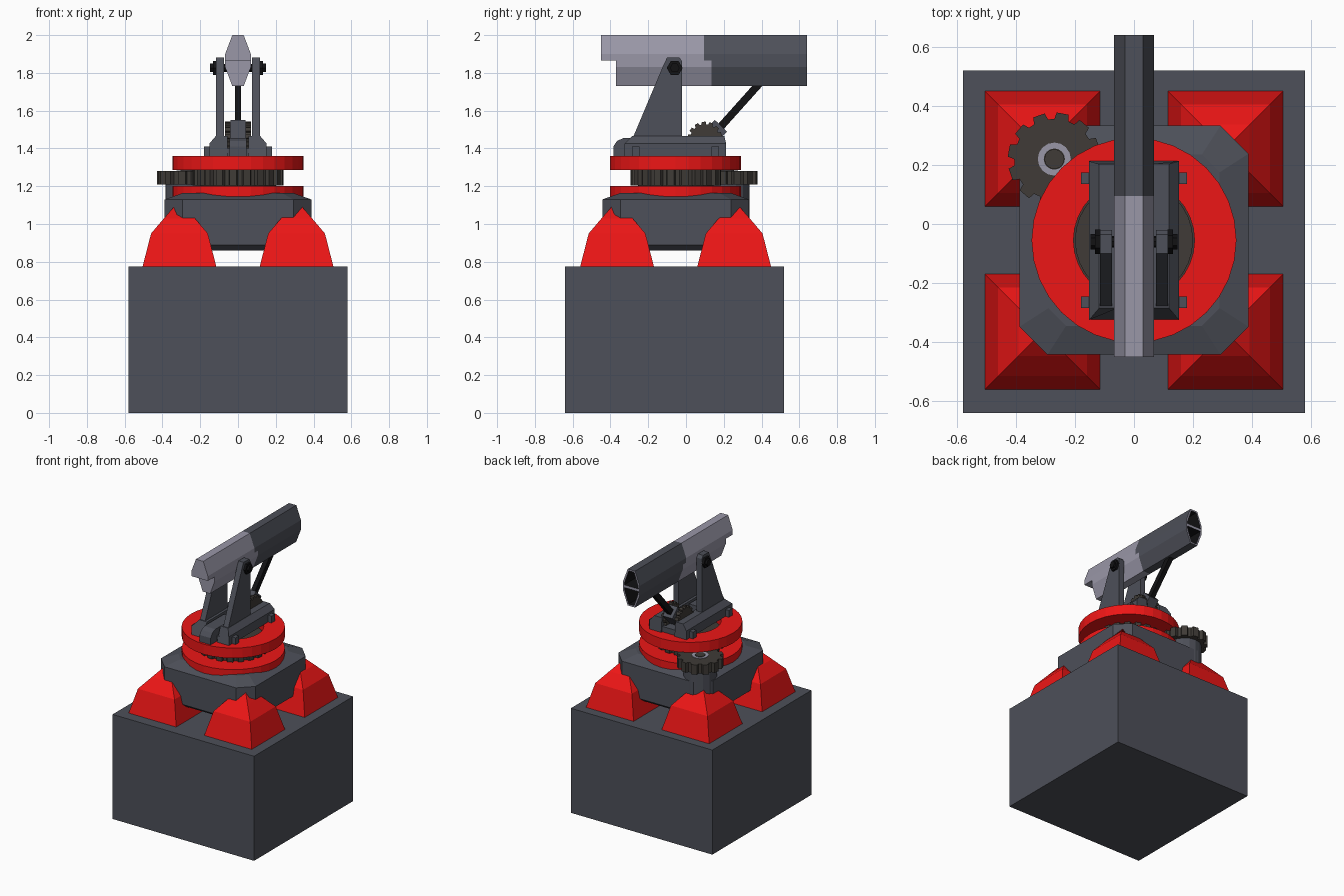
import bpy, bmesh, math
from mathutils import Matrix, Vector

if "Cube" in bpy.data.objects:
    bpy.data.objects.remove(bpy.data.objects["Cube"])

def material(name, c):
    m = bpy.data.materials.new(name)
    m.diffuse_color = (*c, 1)
    m.use_nodes = True
    m.node_tree.nodes["Principled BSDF"].inputs["Base Color"].default_value = m.diffuse_color
    return m

GREY = material("dark_grey", (0.075, 0.08, 0.1))
LIGHT = material("light_grey", (0.32, 0.31, 0.39))
RED = material("red", (0.85, 0.008, 0.008))
BROWN = material("gear_metal", (0.05, 0.044, 0.038))
BLACK = material("black", (0.006, 0.006, 0.007))
CY = -0.055   # y of the turntable axis
PX, PY = -0.27, 0.22   # pinion axis

def loft(name, rings, mat, closed=False):
    """Skin a stack of equal-length point loops, capped unless closed."""
    bm = bmesh.new()
    vs = [[bm.verts.new(p) for p in r] for r in rings]
    n = len(rings[0])
    pairs = list(zip(vs, vs[1:])) + ([(vs[-1], vs[0])] if closed else [])
    for a, b in pairs:
        for i in range(n):
            j = (i + 1) % n
            bm.faces.new((a[i], a[j], b[j], b[i]))
    if not closed:
        bm.faces.new(vs[0])
        bm.faces.new(vs[-1])
    bmesh.ops.recalc_face_normals(bm, faces=bm.faces)
    me = bpy.data.meshes.new(name)
    bm.to_mesh(me)
    bm.free()
    me.materials.append(mat)
    ob = bpy.data.objects.new(name, me)
    bpy.context.collection.objects.link(ob)
    return ob

def extrude(name, pts, axis, a, b, mat):
    put = {'x': lambda p, t: (t, p[0], p[1]),
           'y': lambda p, t: (p[0], t, p[1]),
           'z': lambda p, t: (p[0], p[1], t)}[axis]
    return loft(name, [[put(p, t) for p in pts] for t in (a, b)], mat)

def rect(x0, x1, y0, y1):
    return [(x0, y0), (x1, y0), (x1, y1), (x0, y1)]

def circle(cx, cy, r, n, start=0.0):
    return [(cx + r * math.cos(start + i * math.tau / n),
             cy + r * math.sin(start + i * math.tau / n)) for i in range(n)]

def gear(cx, cy, r, depth, teeth):
    pts = []
    for i in range(teeth):
        for f, rr in ((0.0, r - depth), (0.3, r - depth), (0.4, r), (0.9, r)):
            a = (i + f) * math.tau / teeth
            pts.append((cx + rr * math.cos(a), cy + rr * math.sin(a)))
    return pts

def tube_ring(name, cx, cy, r_in, r_out, z0, z1, n, mat):
    section = ((r_out, z0), (r_out, z1), (r_in, z1), (r_in, z0))
    return loft(name, [[(x, y, z) for x, y in circle(cx, cy, r, n)] for r, z in section], mat, True)

def octagon(h, c, z):
    k = h - c
    return [(x, y + CY, z) for x, y in ((-k, -h), (k, -h), (h, -k), (h, k),
                                        (k, h), (-k, h), (-h, k), (-h, -k))]

# pedestal
extrude("pedestal", rect(-0.58, 0.58, -0.64, 0.52), 'z', 0, 0.775, GREY)

# four corner feet, with a raised outer corner
for sx in (-1, 1):
    for sy in (-1, 1):
        cx, cy = sx * 0.31, CY + sy * 0.31
        rings = [[(cx + u * h, cy + v * h, z) for u, v in ((-1, -1), (1, -1), (1, 1), (-1, 1))]
                 for h, z in ((0.195, 0.775), (0.15, 0.95), (0.082, 1.03))]
        rings.append([(cx + (sx * 0.03 if u == sx else u * 0.02),
                       cy + (sy * 0.03 if v == sy else v * 0.02),
                       1.09 if (u, v) == (sx, sy) else 1.06)
                      for u, v in ((-1, -1), (1, -1), (1, 1), (-1, 1))])
        loft("corner_foot", rings, RED)

# turntable body
loft("turntable_body", [octagon(0.35, 0.09, 0.86), octagon(0.388, 0.095, 0.89),
                        octagon(0.388, 0.095, 1.13), octagon(0.29, 0.06, 1.165)], GREY)

# red rings and slewing gear
tube_ring("lower_ring", 0, CY, 0.205, 0.347, 1.14, 1.2, 32, RED)
tube_ring("upper_ring", 0, CY, 0.205, 0.347, 1.285, 1.36, 32, RED)
extrude("slewing_gear", gear(0, CY, 0.24, 0.02, 20), 'z', 1.205, 1.285, BROWN)
extrude("slewing_hub", circle(0, CY, 0.2, 32), 'z', 1.15, 1.3, BROWN)

# drive pinion and motor
extrude("pinion_motor", circle(PX, PY, 0.115, 16), 'z', 0.98, 1.21, GREY)
extrude("pinion", gear(PX, PY, 0.158, 0.022, 12), 'z', 1.208, 1.28, BROWN)
tube_ring("pinion_washer", PX, PY, 0.036, 0.056, 1.27, 1.284, 16, LIGHT)
extrude("pinion_shaft", circle(PX, PY, 0.034, 12), 'z', 1.27, 1.287, BROWN)

# cradle: floor and front motor
extrude("cradle_floor", rect(-0.07, 0.07, -0.31, 0.2), 'z', 1.355, 1.4, GREY)
extrude("tilt_motor", [(-0.385, 1.36), (-0.385, 1.41), (-0.365, 1.44), (-0.33, 1.455),
                       (-0.1, 1.455), (-0.1, 1.36)], 'x', -0.045, 0.045, GREY)

for s in (-1, 1):
    # side rail with sloped ends
    loft("cradle_rail", [[(s * x, y0 if z < 1.43 else y0 + d, z) for x, z in
                          ((0.055, 1.358), (0.152, 1.358), (0.152, 1.425), (0.118, 1.465), (0.055, 1.465))]
                         for y0, d in ((-0.325, 0.04), (0.213, -0.01))], GREY)
    # mounting tabs
    for y in (-0.265, 0.155):
        extrude("rail_tab", rect(s * 0.14, s * 0.18, y - 0.02, y + 0.02), 'z', 1.358, 1.41, GREY)
    # upright arm
    extrude("upright_arm", [(-0.28, 1.46), (-0.02, 1.46), (-0.02, 1.86), (-0.035, 1.882),
                            (-0.1, 1.882), (-0.12, 1.84)], 'x', s * 0.074, s * 0.116, GREY)
    # pivot bolt
    extrude("pivot_nut", circle(-0.06, 1.826, 0.042, 6), 'x', s * 0.114, s * 0.132, BLACK)
    extrude("pivot_bolt", circle(-0.06, 1.826, 0.026, 6), 'x', s * 0.13, s * 0.147, BLACK)
    # elevation gear
    extrude("elevation_gear", gear(0.1, 1.45, 0.092, 0.014, 14), 'x', s * 0.04, s * 0.068, BROWN)
extrude("pivot_axle", circle(-0.06, 1.826, 0.02, 8), 'x', -0.12, 0.12, BLACK)

def strut(name, a, b, hx, ht, mat):
    """Rectangular bar in the x = 0 plane from a to b, given as (y, z)."""
    a, b = Vector(a), Vector(b)
    d = (b - a).normalized()
    n = Vector((-d.y, d.x)) * ht
    extrude(name, [a + n, b + n, b - n, a - n], 'x', -hx, hx, mat)

# elevation actuator
strut("actuator_housing", (0.05, 1.38), (0.185, 1.52), 0.04, 0.045, GREY)
strut("actuator_rod", (0.13, 1.455), (0.39, 1.745), 0.017, 0.02, BLACK)

# launcher tube cross-sections, split at mid height
MID = 1.865
lower = [(-0.03, 1.73), (0.03, 1.73), (0.068, 1.83), (0.068, MID), (-0.068, MID), (-0.068, 1.83)]
upper = [(-0.068, MID), (0.068, MID), (0.068, 1.9), (0.03, 2.0), (-0.03, 2.0), (-0.068, 1.9)]
for label, section, front, split in (("lower", lower, -0.37, 0.135), ("upper", upper, -0.45, 0.095)):
    extrude(label + "_tube_front", section, 'y', front, split, LIGHT)
    rear = extrude(label + "_tube_rear", section, 'y', split, 0.64, GREY)
    rear.data.materials.append(LIGHT)
    rear.data.materials.append(BLACK)
    # light rim with a dark recess at the rear opening
    bm = bmesh.new()
    bm.from_mesh(rear.data)
    cap = max(bm.faces, key=lambda f: f.calc_center_median().y)
    rim = bmesh.ops.inset_region(bm, faces=[cap], thickness=0.014)['faces']
    for f in rim:
        f.material_index = 1
    wall = bmesh.ops.inset_region(bm, faces=[cap], thickness=0.001)['faces']
    for f in wall + [cap]:
        f.material_index = 2
    for v in cap.verts:
        v.co.y -= 0.3
    bm.to_mesh(rear.data)
    bm.free()
